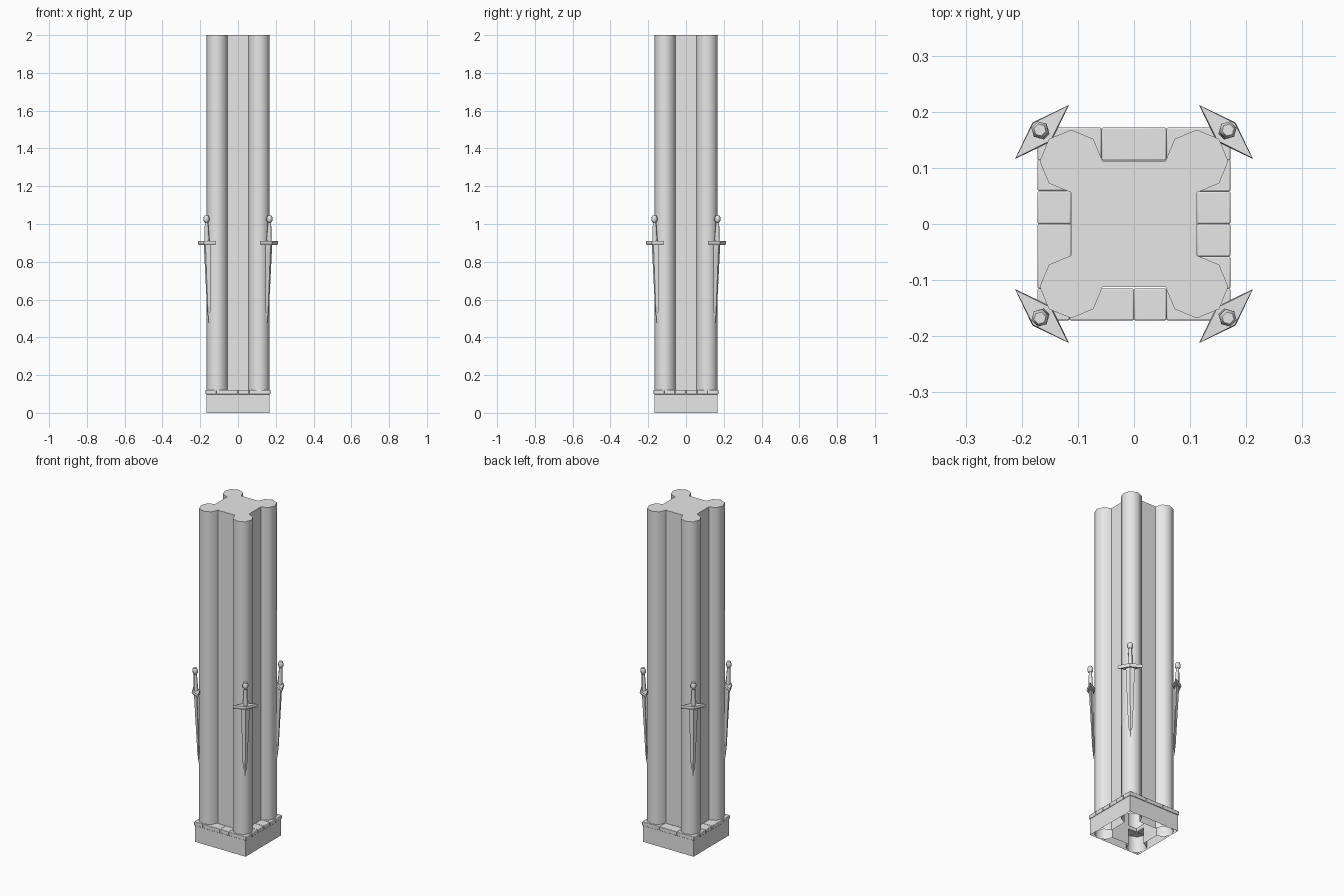
import bpy
import bmesh
from math import pi, cos, sin, radians
from mathutils import Matrix

cube = bpy.data.objects.get("Cube")
if cube:
    bpy.data.objects.remove(cube, do_unlink=True)

stone = bpy.data.materials.new("light_grey_stone")
stone.use_nodes = True
GREY = (0.8, 0.8, 0.8, 1)
stone.diffuse_color = GREY
stone.node_tree.nodes["Principled BSDF"].inputs["Base Color"].default_value = GREY


def loft(name, outline, rings, bottom=True, top=True, smooth=0, matrix=None):
    """Stack scaled copies of an outline; each ring is (z, x scale, y scale)."""
    bm = bmesh.new()
    loops = [[bm.verts.new((x * sx, y * sy, z)) for x, y in outline]
             for z, sx, sy in rings]
    n = len(outline)
    for low, high in zip(loops, loops[1:]):
        for i in range(n):
            j = (i + 1) % n
            bm.faces.new((low[i], low[j], high[j], high[i]))
    if bottom:
        bm.faces.new(loops[0][::-1])
    if top:
        bm.faces.new(loops[-1])
    mesh = bpy.data.meshes.new(name)
    bm.to_mesh(mesh)
    bm.free()
    if smooth:
        mesh.shade_smooth()
        mesh.set_sharp_from_angle(angle=radians(smooth))
    mesh.materials.append(stone)
    ob = bpy.data.objects.new(name, mesh)
    bpy.context.collection.objects.link(ob)
    if matrix:
        ob.matrix_world = matrix
    return ob


def ngon(n, start=0):
    return [(cos(start + 2 * pi * i / n), sin(start + 2 * pi * i / n)) for i in range(n)]


# Pillar: square core with a round shaft on each corner, open underneath
CORE, SHAFT = 0.112, 0.056
outline = []
for k in range(4):
    quarter = Matrix.Rotation(k * pi / 2, 2)
    for step in range(7):
        a = -pi / 2 + step * pi / 4
        x, y = CORE + SHAFT * cos(a), CORE + SHAFT * sin(a)
        outline.append((quarter[0][0] * x + quarter[0][1] * y,
                        quarter[1][0] * x + quarter[1][1] * y))
loft("pillar", outline, [(0.0, 1, 1), (2.0, 1, 1)], bottom=False, smooth=50)

# Plinth: open square collar
square = [(-1, -1), (1, -1), (1, 1), (-1, 1)]
loft("plinth", square, [(0, 0.168, 0.168), (0.1, 0.168, 0.168)], bottom=False, top=False)


# Rim stones laid around the top of the plinth
def rim_stone(name, x0, x1, y0, y1):
    hx, hy = (x1 - x0) / 2, (y1 - y0) / 2
    place = Matrix.Translation(((x0 + x1) / 2, (y0 + y1) / 2, 0.11))
    ob = loft(name, square, [(-0.012, hx, hy), (0.012, hx, hy)], smooth=50, matrix=place)
    bevel = ob.modifiers.new("worn_edges", "BEVEL")
    bevel.width = 0.003
    bevel.segments = 2


OUT, IN = 0.172, 0.115
rows = {
    "front": [-OUT, -IN, 0, 0.058, OUT],
    "back": [-OUT, -0.058, 0.058, OUT],
    "right": [-IN, 0, 0.059, IN],
    "left": [-IN, -0.058, 0, 0.058, IN],
}
for side, cuts in rows.items():
    for i, (a, b) in enumerate(zip(cuts, cuts[1:])):
        name = f"{side}_rim_stone_{i + 1}"
        if side == "front":
            rim_stone(name, a, b, -OUT, -IN)
        elif side == "back":
            rim_stone(name, a, b, 0.113, OUT)
        elif side == "right":
            rim_stone(name, -OUT, -0.112, a, b)
        else:
            rim_stone(name, 0.112, OUT, a, b)

# Swords: one hung point-down on each corner shaft, leaning in at the tip
diamond, hexagon = ngon(4), ngon(6)
for k, corner in enumerate(("back_left", "back_right", "front_right", "front_left")):
    a = pi / 4 + k * pi / 2
    r = 0.164 * 2 ** 0.5
    place = (Matrix.Translation((r * cos(a), r * sin(a), 0.9))
             @ Matrix.Rotation(a - pi / 2, 4, "Z") @ Matrix.Rotation(-0.035, 4, "X"))
    loft(corner + "_blade", diamond,
         [(-0.43, 0.001, 0.001), (-0.36, 0.012, 0.006), (0, 0.025, 0.012)], matrix=place)
    loft(corner + "_guard", diamond,
         [(-0.01, 0.064, 0.02), (0, 0.068, 0.024), (0.01, 0.066, 0.022)], matrix=place)
    loft(corner + "_grip", hexagon,
         [(0.008, 0.014, 0.014), (0.115, 0.009, 0.009)], smooth=65, matrix=place)
    loft(corner + "_pommel", hexagon,
         [(0.108, 0.009, 0.009), (0.117, 0.016, 0.016), (0.134, 0.016, 0.016),
          (0.145, 0.011, 0.011)], smooth=65, matrix=place)
